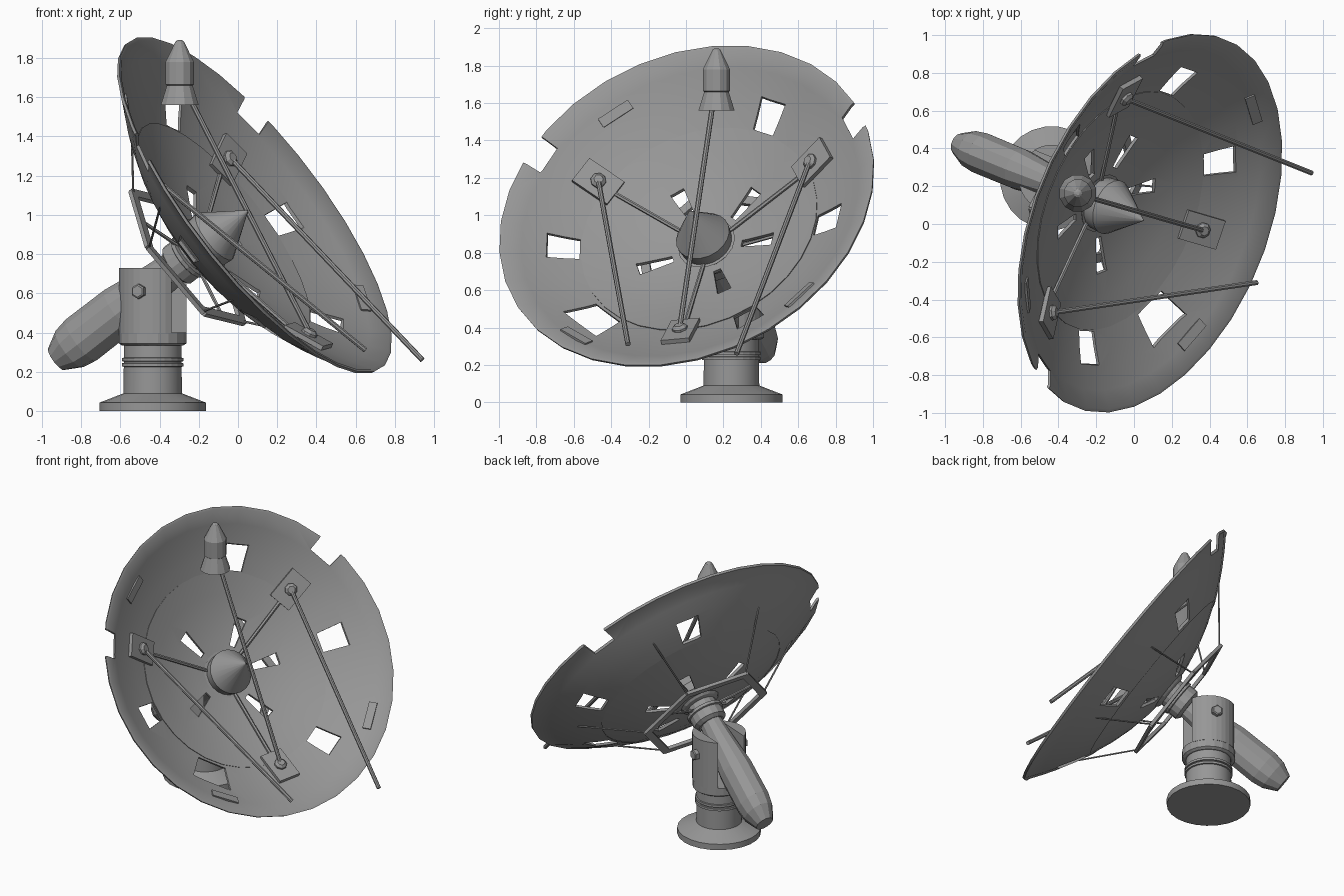
import bpy, bmesh
from math import sin, cos, radians, pi, atan
from mathutils import Vector, Matrix

if "Cube" in bpy.data.objects:
    bpy.data.objects.remove(bpy.data.objects["Cube"])

# Dish frame: u = sideways, v = up the dish, n = dish axis, origin in the rim plane
n = Vector((0.751, -0.311, 0.583)).normalized()
u = Vector((0.311, 0.751, 0)).normalized()
v = n.cross(u)
C = Vector((0.095, 0, 1.057))
DISH = Matrix.Translation(C) @ Matrix((u, v, n)).transposed().to_4x4()
PED = Vector((-0.435, 0.243, 0))

# Dark grey metal
metal = bpy.data.materials.new("dark_grey_metal")
metal.diffuse_color = (.31, .31, .31, 1)
metal.use_nodes = True
metal.node_tree.nodes["Principled BSDF"].inputs["Base Color"].default_value = metal.diffuse_color


def make(name, bm, mat=Matrix(), smooth=None):
    bmesh.ops.recalc_face_normals(bm, faces=bm.faces)
    me = bpy.data.meshes.new(name)
    bm.to_mesh(me)
    bm.free()
    me.transform(mat)
    me.materials.append(metal)
    ob = bpy.data.objects.new(name, me)
    bpy.context.collection.objects.link(ob)
    if smooth:
        smooth_it(ob, smooth)
    return ob


def smooth_it(ob, deg=30):
    bpy.ops.object.select_all(action='DESELECT')
    ob.select_set(True)
    bpy.context.view_layer.objects.active = ob
    bpy.ops.object.shade_smooth_by_angle(angle=radians(deg))


def lathe(name, prof, seg, mat=Matrix(), loop=False, sx=1, smooth=None):
    """Spin (radius, height) points round local z; cap the ends or close the loop."""
    bm = bmesh.new()
    rings = [[bm.verts.new((r * sx * cos(2 * pi * (i + .5) / seg), r * sin(2 * pi * (i + .5) / seg), h))
              for i in range(seg)] for r, h in prof]
    pairs = list(zip(rings, rings[1:])) + ([(rings[-1], rings[0])] if loop else [])
    for a, b in pairs:
        for i in range(seg):
            j = (i + 1) % seg
            bm.faces.new((a[i], a[j], b[j], b[i]))
    if not loop:
        bm.faces.new(rings[0])
        bm.faces.new(rings[-1])
    return make(name, bm, mat, smooth)


def box(name, size, mat):
    bm = bmesh.new()
    bmesh.ops.create_cube(bm, size=1)
    return make(name, bm, mat @ Matrix.Diagonal((*size, 1)))


def bar(name, p, q, r, seg=8):
    d = q - p
    m = Matrix.Translation(p) @ d.to_track_quat('Z', 'Y').to_matrix().to_4x4()
    return lathe(name, [(r, 0), (r, d.length)], seg, m)


def depth(r):
    return -0.38 + 0.345 * r * r


def polar(ang, r, h):
    a = radians(ang)
    return DISH @ Vector((r * cos(a), r * sin(a), h))


def on_dish(ang, r, lift):
    """Frame lying on the dish: x radial, y round the dish, z off the surface."""
    return (DISH @ Matrix.Rotation(radians(ang), 4, 'Z') @ Matrix.Translation((r, 0, depth(r)))
            @ Matrix.Rotation(-atan(0.69 * r), 4, 'Y') @ Matrix.Translation((0, 0, lift)))


# Reflector panels, revolved from the parabola, then pierced
def shell(name, radii, top, bottom, rim=()):
    prof = [(r, depth(r) + top) for r in radii] + list(rim)
    prof += [(r, depth(r) + bottom) for r in reversed(radii)]
    return lathe(name, prof, 32, DISH, loop=True)


outer = shell("dish_outer_ring", [.65, .75, .85, .95, 1.036], 0, -.018, [(1.054, -.008), (1.052, -.024)])
inner = shell("dish_inner_panel", [.06, .22, .37, .52, .665], .006, -.014)


def cutter_bm(cuts):
    bm = bmesh.new()
    for ang, r0, r1, w0, w1 in cuts:
        a = radians(ang)
        loop = [(r0, -w0), (r1, -w1), (r1, w1), (r0, w0)]
        lo, hi = [[bm.verts.new((x * cos(a) - y * sin(a), x * sin(a) + y * cos(a), h))
                   for x, y in loop] for h in (-.7, .3)]
        bm.faces.new(lo)
        bm.faces.new(hi)
        for i in range(4):
            j = (i + 1) % 4
            bm.faces.new((lo[i], lo[j], hi[j], hi[i]))
    return bm


def pierce(ob, cuts):
    cut = make("cutter", cutter_bm(cuts), DISH)
    cut.hide_render = True
    mod = ob.modifiers.new("holes", 'BOOLEAN')
    mod.operation, mod.object, mod.solver = 'DIFFERENCE', cut, 'EXACT'
    dg = bpy.context.evaluated_depsgraph_get()
    me = bpy.data.meshes.new_from_object(ob.evaluated_get(dg))
    ob.modifiers.clear()
    me.materials.clear()
    me.materials.append(metal)
    ob.data = me
    bpy.data.objects.remove(cut)
    smooth_it(ob)


windows = [(ang, .67, .83, .065, .08) for ang in (2, 71, 191.5, 306)] + [(235, .68, .85, .1, .14)]
notches = [(ang, .955, 1.2, .085, .1) for ang in (35, 159.5)]
pierce(outer, windows + notches)
pierce(inner, [(ang, .2, .39, .02, .04) for ang in (1, 56, 127, 210, 300)])

# Narrow patches on the dish
for ang, r in ((132, .9), (240.5, .94), (324.5, .945)):
    box("dish_patch", (.055, .19, .016), on_dish(ang, r, .006))

# Hub cone in the middle of the dish
lathe("hub_cone", [(.14, -.37), (.15, -.286), (.003, -.06)], 20, DISH, smooth=30)

# Strut feet, ribs and the three struts (two have fallen away from the horn)
ends = {36: (.94, .27, .26), 156: (.65, -.31, .31), 276: (-.27, .15, 1.64)}
for ang, end in ends.items():
    m = on_dish(ang, .71, .02)
    box("strut_foot_plate", (.23, .16, .025), m)
    lathe("strut_socket", [(.042, 0), (.042, .025), (.025, .04)], 8, m)
    bar("strut", m @ Vector((0, 0, .02)), Vector(end), .014)
    bar("dish_rib", polar(ang, .1, -.365), polar(ang, .66, -.228), .012, 6)

# Feed horn
lathe("feed_horn", [(.1, 1.56), (.068, 1.66), (.075, 1.665), (.075, 1.78), (.022, 1.885), (.01, 1.892)],
      12, Matrix.Translation((-.297, .163, 0)))

# Hexagonal back frame with stay rods to the dish
for k in range(6):
    ang = -8 + 60 * k
    p, q = polar(ang, .43, -.47), polar(ang + 60, .43, -.47)
    x = (q - p).normalized()
    m = Matrix.Translation((p + q) / 2) @ Matrix((x, n, x.cross(n))).transposed().to_4x4()
    box("back_frame_bar", ((q - p).length + .015, .022, .05), m)
    tip = ang - 15 if k in (0, 4) else ang  # keep clear of the windows
    bar("stay_rod", p, polar(tip, .79, depth(.79) - .012), .006, 6)
for k in range(3):
    bar("frame_brace", polar(22 + 120 * k, .08, -.45), polar(22 + 120 * k, .375, -.47), .01, 6)

# Neck collar and counterweight arm along the dish axis
lathe("neck_collar", [(.16, -.355), (.125, -.4), (.1, -.41), (.1, -.45), (.125, -.455), (.125, -.475),
                      (.115, -.48), (.115, -.54), (.09, -.56)], 16, DISH)
lathe("counterweight_arm", [(.085, -.54), (.1, -.7), (.13, -.93), (.132, -1.19), (.118, -1.27), (.07, -1.36)],
      12, DISH, sx=.86)

# Pedestal
P = Matrix.Translation(PED)
lathe("pedestal_base", [(.275, 0), (.275, .042), (.15, .09), (.148, .35)], 24, P, smooth=25)
for z in (.235, .262):
    lathe("pedestal_ring", [(.148, z - .01), (.158, z - .008), (.158, z + .008), (.148, z + .01)], 24, P)
lathe("yoke_floor", [(.16, .335), (.175, .345), (.175, .4)], 20, P)

# Yoke cheeks either side of the arm, with pivot bolts
h = Vector((n.x, n.y, 0)).normalized()
YOKE = P @ Matrix((h, u, Vector((0, 0, 1)))).transposed().to_4x4()
for s in (-1, 1):
    bm = bmesh.new()
    arc = [(.176 * cos(radians(a)), s * .176 * sin(radians(a))) for a in range(35, 146, 11)]
    face = bm.faces.new([bm.verts.new((x, y, .395)) for x, y in arc])
    up = bmesh.ops.extrude_face_region(bm, geom=[face])['geom']
    bmesh.ops.translate(bm, verts=[g for g in up if isinstance(g, bmesh.types.BMVert)], vec=(0, 0, .335))
    make("yoke_cheek", bm, YOKE)
    lathe("pivot_bolt", [(.038, .16), (.038, .2), (.03, .205)], 6,
          YOKE @ Matrix.Translation((0, 0, .61)) @ Matrix.Rotation(-s * pi / 2, 4, 'X'))
bar("pivot_pin", YOKE @ Vector((0, -.17, .61)), YOKE @ Vector((0, .17, .61)), .03, 12)
